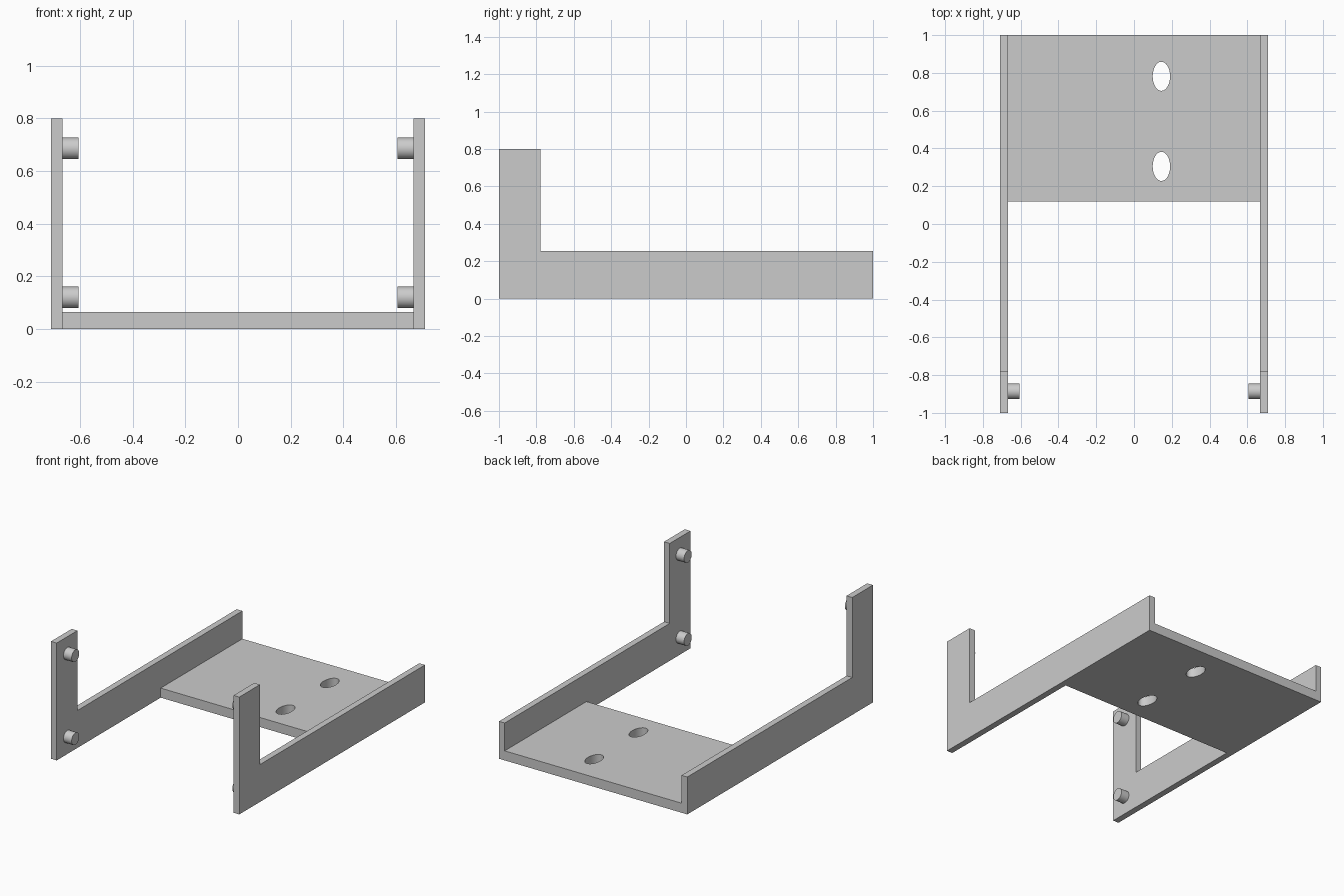
import bpy, bmesh, math
from mathutils import Matrix

cube = bpy.data.objects.get("Cube")
if cube:
    bpy.data.objects.remove(cube, do_unlink=True)

grey = bpy.data.materials.new("plain grey")
grey.use_nodes = True
grey.diffuse_color = (0.6, 0.6, 0.6, 1)
grey.node_tree.nodes["Principled BSDF"].inputs["Base Color"].default_value = (0.6, 0.6, 0.6, 1)

HALF_WIDTH, INNER = 0.71, 0.667


def finish(name, bm):
    bmesh.ops.recalc_face_normals(bm, faces=bm.faces)
    mesh = bpy.data.meshes.new(name)
    bm.to_mesh(mesh)
    bm.free()
    mesh.materials.append(grey)
    obj = bpy.data.objects.new(name, mesh)
    bpy.context.collection.objects.link(obj)
    return obj


def extrude(name, points, offset):
    bm = bmesh.new()
    face = bm.faces.new([bm.verts.new(p) for p in points])
    result = bmesh.ops.extrude_face_region(bm, geom=[face], use_keep_orig=True)
    verts = [v for v in result["geom"] if isinstance(v, bmesh.types.BMVert)]
    bmesh.ops.translate(bm, verts=verts, vec=offset)
    return finish(name, bm)


def cylinder(name, matrix, depth):
    bm = bmesh.new()
    bmesh.ops.create_cone(bm, cap_ends=True, segments=48, radius1=1, radius2=1,
                          depth=depth, matrix=matrix)
    return finish(name, bm)


# Base plate with two oval holes
plate = extrude("base_plate", [(-INNER, 0.12, 0), (INNER, 0.12, 0),
                               (INNER, 1, 0), (-INNER, 1, 0)], (0, 0, 0.065))
for i, y in enumerate((0.305, 0.782)):
    cutter = cylinder(f"hole_cutter_{i + 1}", Matrix.Translation((0.145, y, 0.03))
                      @ Matrix.Diagonal((0.046, 0.077, 1, 1)), 0.4)
    cutter.hide_render = True
    cutter.hide_set(True)
    cut = plate.modifiers.new("hole", 'BOOLEAN')
    cut.object = cutter
    cut.solver = 'EXACT'
    bpy.context.view_layer.objects.active = plate
    bpy.ops.object.modifier_apply(modifier=cut.name)
    bpy.data.objects.remove(cutter, do_unlink=True)
smooth = [plate]

# L-shaped side arms with inward pegs
PROFILE = [(-1, 0), (1, 0), (1, 0.255), (-0.777, 0.255), (-0.777, 0.8), (-1, 0.8)]
for side, sign in (("left", 1), ("right", -1)):
    extrude(f"{side}_side_arm", [(sign * INNER, y, z) for y, z in PROFILE],
            (sign * (HALF_WIDTH - INNER), 0, 0))
    for level, z in (("lower", 0.12), ("upper", 0.686)):
        smooth.append(cylinder(
            f"{side}_{level}_peg",
            Matrix.Translation((sign * 0.637, -0.886, z))
            @ Matrix.Rotation(math.pi / 2, 4, 'Y') @ Matrix.Diagonal((0.041, 0.041, 1, 1)),
            0.062))

# Smooth round walls, keep rims sharp
bpy.ops.object.select_all(action='DESELECT')
for obj in smooth:
    obj.select_set(True)
bpy.context.view_layer.objects.active = plate
bpy.ops.object.shade_smooth_by_angle(angle=math.radians(30))
